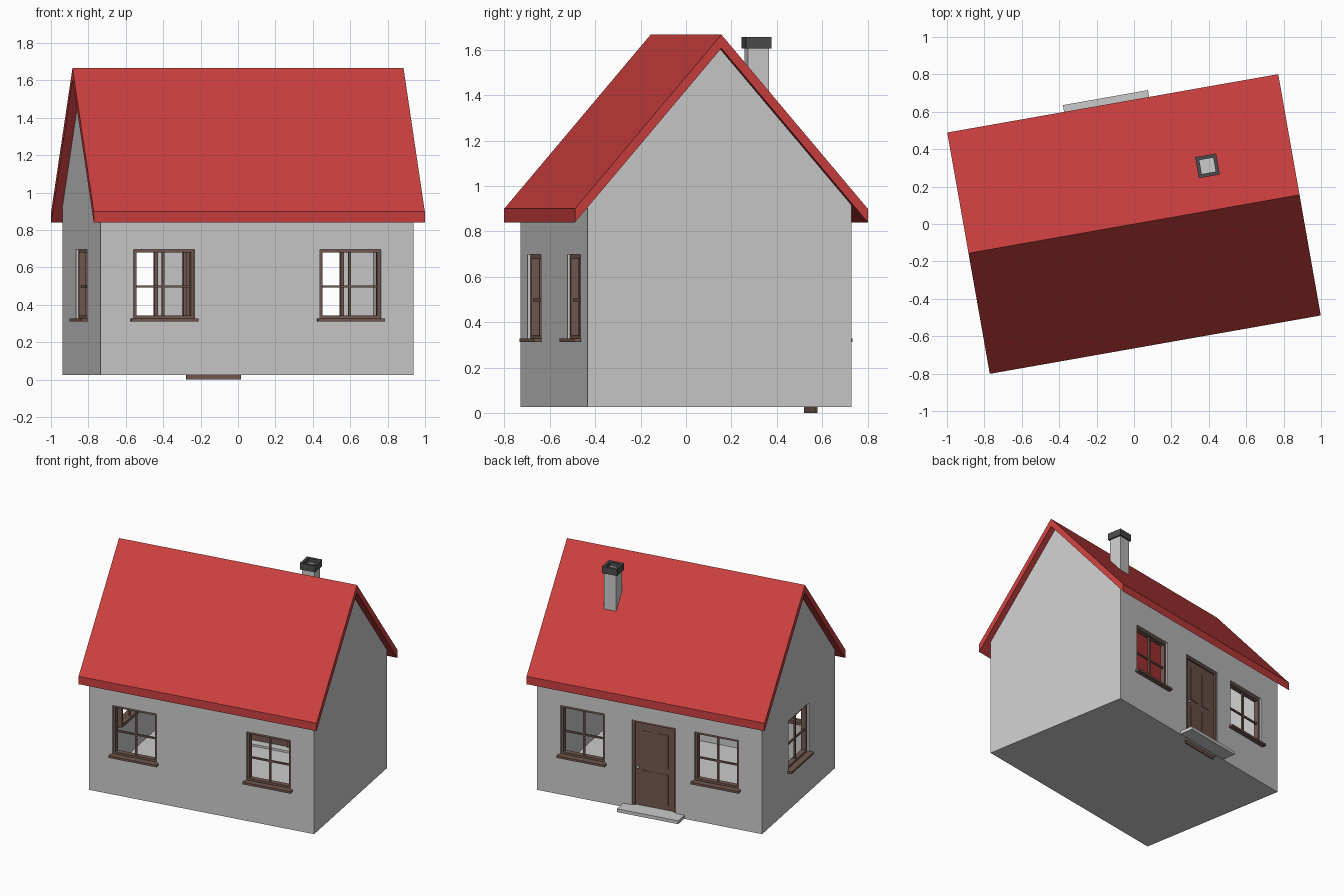
import bpy, bmesh, math
from mathutils import Matrix

if "Cube" in bpy.data.objects:
    bpy.data.objects.remove(bpy.data.objects["Cube"])

YAW = Matrix.Rotation(math.radians(10), 4, 'Z')   # whole house is turned
HU, HV, T = 0.85, 0.59, 0.013                      # half length, half depth, wall skin
Z0, TOP = 0.025, 0.697                             # floor level, top of openings
SILL = 0.325


def material(name, rgb):
    m = bpy.data.materials.new(name)
    m.diffuse_color = (*rgb, 1)
    m.use_nodes = True
    m.node_tree.nodes["Principled BSDF"].inputs["Base Color"].default_value = m.diffuse_color
    return m


RED = material("roof_red", (0.6, 0.05, 0.05))
BROWN = material("wood_brown", (0.17, 0.10, 0.08))
DARK = material("cap_dark", (0.07, 0.07, 0.07))


def finish(name, bm, mat=None, place=Matrix()):
    bmesh.ops.recalc_face_normals(bm, faces=bm.faces)
    me = bpy.data.meshes.new(name)
    bm.to_mesh(me)
    bm.free()
    ob = bpy.data.objects.new(name, me)
    bpy.context.collection.objects.link(ob)
    ob.matrix_world = YAW @ place
    if mat:
        me.materials.append(mat)
    return ob


def boxes(name, specs, mat=None, place=Matrix()):
    """One object from boxes given as (x0, x1, y0, y1, z0, z1)."""
    bm = bmesh.new()
    for x0, x1, y0, y1, z0, z1 in specs:
        m = Matrix.Translation(((x0 + x1) / 2, (y0 + y1) / 2, (z0 + z1) / 2))
        bmesh.ops.create_cube(bm, size=1, matrix=m @ Matrix.Diagonal((x1 - x0, y1 - y0, z1 - z0, 1)))
    return finish(name, bm, mat, place)


def prism(name, profile, half, mat=None):
    """Extrude a (y, z) profile along x."""
    bm = bmesh.new()
    f = bm.faces.new([bm.verts.new((-half, y, z)) for y, z in profile])
    r = bmesh.ops.extrude_face_region(bm, geom=[f])
    bmesh.ops.translate(bm, vec=(2 * half, 0, 0),
                        verts=[v for v in r["geom"] if isinstance(v, bmesh.types.BMVert)])
    return finish(name, bm, mat)


def cut(ob, cutter):
    mod = ob.modifiers.new("cut", 'BOOLEAN')
    mod.operation = 'DIFFERENCE'
    mod.solver = 'EXACT'
    mod.object = cutter
    cutter.hide_render = True
    bpy.context.view_layer.objects.active = ob
    bpy.ops.object.modifier_apply(modifier=mod.name)
    bpy.data.objects.remove(cutter)


def on_wall(angle, dist, along):
    """Wall frame: x along the wall, -y outward, origin on the wall face."""
    return Matrix.Rotation(math.radians(angle), 4, 'Z') @ Matrix.Translation((along, -dist, 0))


# Walls with gables, hollow and open to the roof
walls = prism("walls", [(-HV, Z0), (HV, Z0), (HV, 0.916), (0, 1.607), (-HV, 0.916)], HU)
cut(walls, boxes("hollow", [(-HU + T, HU - T, -HV + T, HV - T, Z0 + T, 2)]))

# Windows: opening, frame with cross bars, sill
W = 0.166
spots = {"front_left": (0, HV, -0.506), "front_right": (0, HV, 0.506),
         "back_left": (180, HV, 0.506), "back_right": (180, HV, -0.506),
         "side": (-90, HU, 0)}
for label, spot in spots.items():
    place = on_wall(*spot)
    cut(walls, boxes("opening", [(-W, W, -0.1, 0.1, SILL - 0.005, TOP)], place=place))
    b, d0, d1 = 0.018, 0.012, 0.05
    boxes("window_frame_" + label, [
        (-W, -W + b, d0, d1, SILL, TOP), (W - b, W, d0, d1, SILL, TOP),
        (-W + b, W - b, d0, d1, TOP - b, TOP), (-W + b, W - b, d0, d1, SILL - 0.005, SILL + b),
        (-0.007, 0.007, 0.022, 0.036, SILL + b, TOP - b),
        (-W + b, W - b, 0.023, 0.035, 0.492, 0.504)], BROWN, place)
    boxes("window_sill_" + label, [(-0.181, 0.181, -0.033, 0.02, 0.312, 0.328)], BROWN, place)

# Door: opening, frame, panelled leaf reaching the ground, knob
place = on_wall(180, HV, 0.033)
cut(walls, boxes("opening", [(-W, W, -0.1, 0.1, Z0 + T + 0.001, TOP)], place=place))
boxes("door_frame", [(-W, -W + 0.018, 0.008, 0.04, Z0, TOP), (W - 0.018, W, 0.008, 0.04, Z0, TOP),
                     (-W + 0.018, W - 0.018, 0.008, 0.04, TOP - 0.018, TOP)], BROWN, place)
boxes("door_leaf", [(-0.149, 0.149, 0.021, 0.029, 0, TOP - 0.018)], BROWN, place)
boxes("door_panels", [(s * 0.06 - 0.04, s * 0.06 + 0.04, 0.017, 0.022, z0, z1)
                      for s in (-1, 1) for z0, z1 in ((0.09, 0.32), (0.37, 0.62))], BROWN, place)
bm = bmesh.new()
bmesh.ops.create_uvsphere(bm, u_segments=12, v_segments=8, radius=0.01)
finish("door_knob", bm, None, place @ Matrix.Translation((-0.125, 0.008, 0.34)))

# Door step slab, running through the wall
boxes("door_step", [(-0.231, 0.231, -0.102, 0.09, Z0 + 0.003, 0.053)], None, place)

# Roof chevron with plumb-cut eaves
prism("roof", [(-0.655, 0.84), (0, 1.607), (0.655, 0.84),
               (0.655, 0.90), (0, 1.667), (-0.655, 0.90)], 0.8985, RED)

# Chimney shaft and open cap ring
place = Matrix.Translation((0.441, 0.238, 0))
s, c, h = 0.0465, 0.057, 0.038
boxes("chimney_shaft", [(-s, s, -s, s, 1.26, 1.625)], None, place)
cap = boxes("chimney_cap", [(-c, c, -c, c, 1.606, 1.656)], DARK, place)
cut(cap, boxes("cap_hole", [(-h, h, -h, h, 1.5, 1.8)], place=place))
